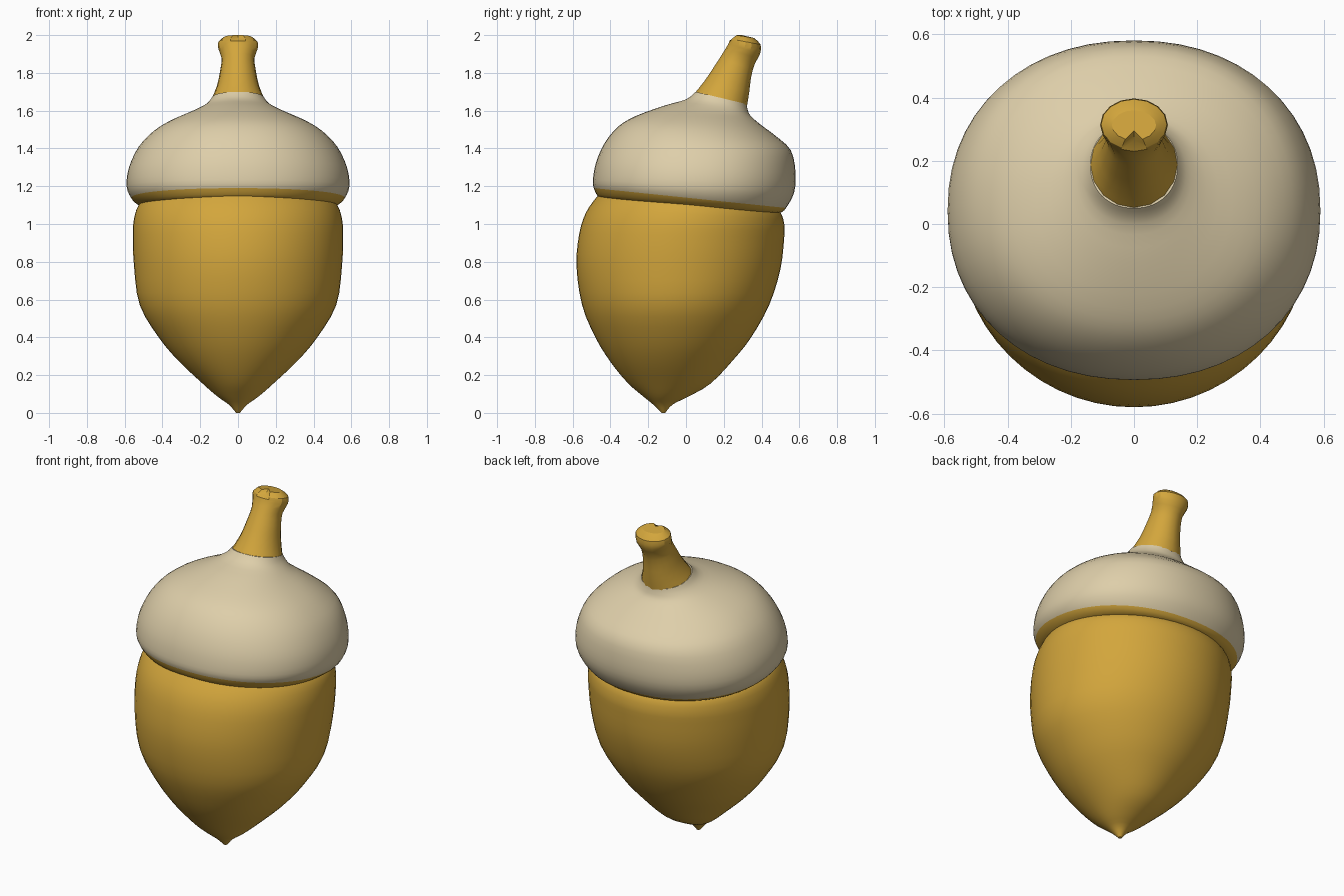
import bpy, bmesh, math

if "Cube" in bpy.data.objects:
    bpy.data.objects.remove(bpy.data.objects["Cube"])


def material(name, rgb):
    m = bpy.data.materials.new(name)
    m.diffuse_color = (*rgb, 1)
    m.use_nodes = True
    m.node_tree.nodes["Principled BSDF"].inputs["Base Color"].default_value = m.diffuse_color
    return m


GOLD = material("golden brown", (0.65, 0.38, 0.045))
CREAM = material("cream beige", (0.73, 0.62, 0.40))


def smooth_rows(rows, steps):
    """Catmull-Rom interpolation between the ring rows."""
    out = []
    for i in range(len(rows) - 1):
        a, b = rows[max(i - 1, 0)], rows[i]
        c, d = rows[i + 1], rows[min(i + 2, len(rows) - 1)]
        for s in range(steps):
            t = s / steps
            out.append([0.5 * (2 * q + (r - p) * t + (2 * p - 5 * q + 4 * r - w) * t * t
                               + (3 * q - p - 3 * r + w) * t ** 3)
                        for p, q, r, w in zip(a, b, c, d)])
    return out + [list(rows[-1])]


def loft(name, rows, mats, segs=56, steps=3, power=2.0, band=0, notch=0, angle=30):
    """Tilted rings; a row is front y, front z, back y, back z, half width.
    The first `band` rows of faces use the second material."""
    rings = smooth_rows(rows, steps)
    bm = bmesh.new()
    grid = []
    for k, (fy, fz, by, bz, rx) in enumerate(rings):
        ring = []
        for j in range(segs):
            a = 2 * math.pi * j / segs
            s, c = math.sin(a), math.cos(a)
            x = rx * math.copysign(abs(s) ** (2 / power), s)
            u = math.copysign(abs(c) ** (2 / power), c)
            y = (fy + by) / 2 - u * (by - fy) / 2
            z = (fz + bz) / 2 - u * (bz - fz) / 2
            if notch and j == 0 and k >= len(rings) - 3:
                y += notch
            ring.append(bm.verts.new((x, y, z)))
        grid.append(ring)
    for k in range(len(grid) - 1):
        for j in range(segs):
            n = (j + 1) % segs
            f = bm.faces.new((grid[k][j], grid[k][n], grid[k + 1][n], grid[k + 1][j]))
            f.material_index = 1 if k < band else 0
    bm.faces.new(grid[0][::-1]).material_index = 1 if band else 0
    bm.faces.new(grid[-1])
    bmesh.ops.recalc_face_normals(bm, faces=bm.faces)
    me = bpy.data.meshes.new(name)
    bm.to_mesh(me)
    bm.free()
    for m in mats:
        me.materials.append(m)
    ob = bpy.data.objects.new(name, me)
    bpy.context.collection.objects.link(ob)
    if angle:
        bpy.ops.object.select_all(action='DESELECT')
        bpy.context.view_layer.objects.active = ob
        ob.select_set(True)
        bpy.ops.object.shade_smooth_by_angle(angle=math.radians(angle))
    return ob


# Nut body, from the pointed tip up into the cap
loft("nut", [
    (-.13, .0, -.11, .0, .01),
    (-.175, .045, -.07, .045, .05),
    (-.23, .09, .01, .085, .11),
    (-.31, .16, .13, .155, .19),
    (-.40, .27, .25, .28, .315),
    (-.48, .40, .345, .40, .42),
    (-.55, .57, .44, .57, .52),
    (-.58, .78, .50, .76, .55),
    (-.565, .95, .52, .93, .557),
    (-.53, 1.06, .52, 1.0, .55),
    (-.475, 1.14, .50, 1.06, .525),
    (-.42, 1.20, .44, 1.12, .46),
], [GOLD])

# Cap: golden underside band, then the cream dome rising to the stem
loft("cap", [
    (-.43, 1.13, .46, 1.055, .49),
    (-.465, 1.145, .50, 1.06, .525),
    (-.488, 1.19, .53, 1.085, .565),
    (-.493, 1.235, .572, 1.165, .59),
    (-.475, 1.33, .58, 1.27, .577),
    (-.43, 1.43, .555, 1.39, .525),
    (-.36, 1.515, .47, 1.47, .445),
    (-.27, 1.57, .39, 1.53, .35),
    (-.12, 1.625, .34, 1.575, .23),
    (.0, 1.66, .325, 1.61, .165),
    (.05, 1.70, .32, 1.635, .138),
], [CREAM, GOLD], power=2.15, band=6)

# Stem: leaning, flared and notched at its cut end
loft("stem", [
    (.04, 1.685, .323, 1.625, .143),
    (.10, 1.76, .335, 1.70, .112),
    (.16, 1.85, .345, 1.78, .094),
    (.195, 1.905, .365, 1.85, .087),
    (.225, 1.955, .392, 1.90, .104),
    (.235, 1.98, .395, 1.95, .104),
    (.265, 2.0, .36, 1.985, .07),
], [GOLD], segs=16, steps=2, notch=.03, angle=25)
